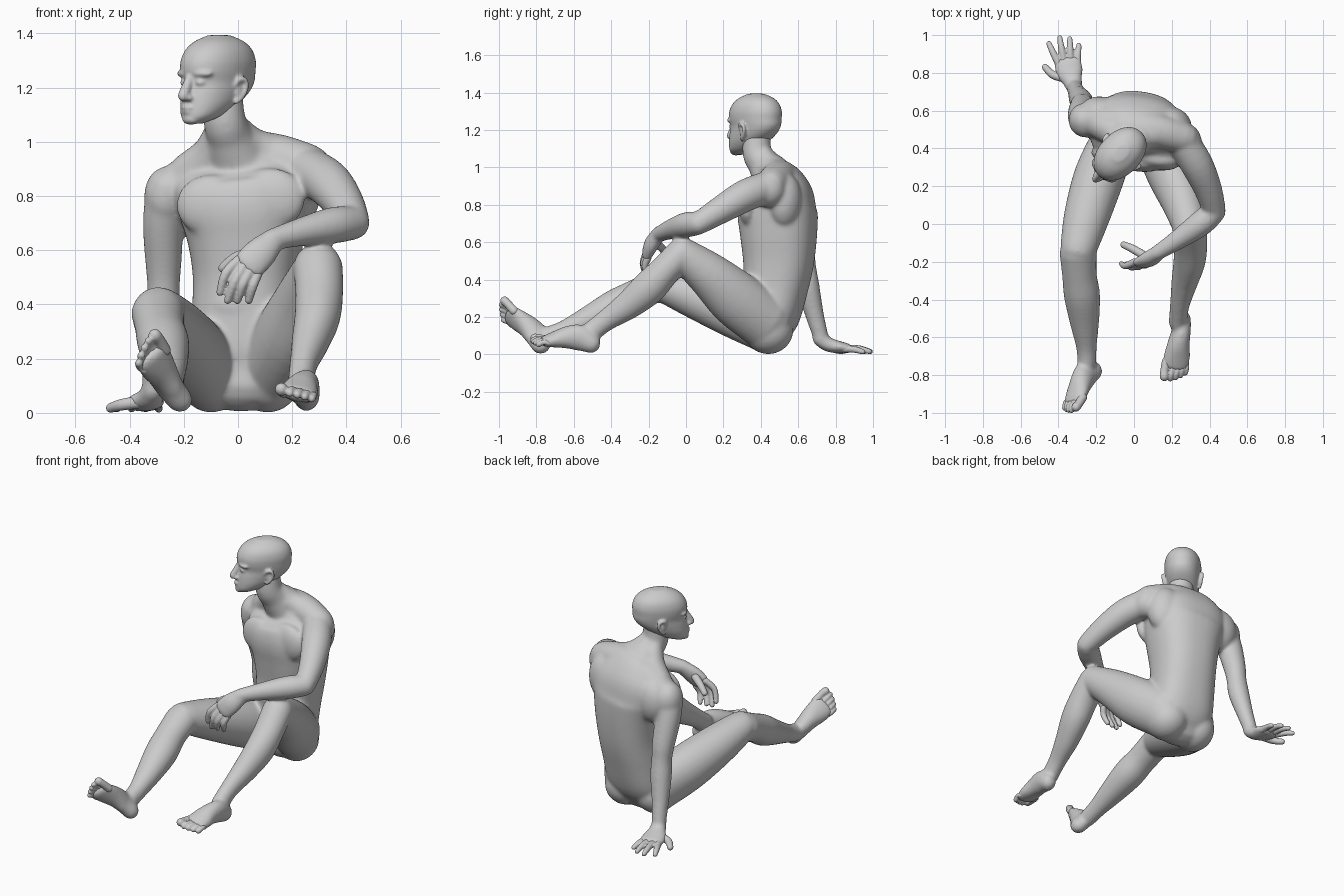
import bpy, bmesh, math
from mathutils import Vector, Matrix


def spline(rows, sub=4):
    """Catmull-Rom resample of rows of numbers."""
    out = []
    for i in range(len(rows) - 1):
        p = [rows[max(i - 1, 0)], rows[i], rows[i + 1], rows[min(i + 2, len(rows) - 1)]]
        for k in range(sub):
            t = k / sub
            out.append([0.5 * (2 * b + (c - a) * t + (2 * a - 5 * b + 4 * c - d) * t * t
                        + (3 * b - a - 3 * c + d) * t ** 3) for a, b, c, d in zip(*p)])
    return out + [list(rows[-1])]


def loft(bm, rows, side=(1, 0, 0), n=24, m=Matrix(), power=2.0, level=False):
    """Round-ended tube through rows (x, y, z, half width[, half depth]); level keeps rings horizontal."""
    rows = spline([tuple(r) if len(r) == 5 else tuple(r) + (r[3],) for r in rows])
    pts = [Vector(r[:3]) for r in rows]
    tans = [Vector((0, 0, 1)) if level else (pts[min(i + 1, len(pts) - 1)] - pts[max(i - 1, 0)]).normalized()
            for i in range(len(pts))]
    rings = [(p, t, r[3], r[4]) for p, t, r in zip(pts, tans, rows)]
    bulge = 0.15 if level else 1

    def cap(ring, sign):
        p, t, a, b = ring
        angs = [math.radians(d) for d in (30, 55, 75, 87)]
        return [(p + t * sign * bulge * min(a, b) * math.sin(g), t, a * math.cos(g), b * math.cos(g)) for g in angs]

    def sup(c):
        return math.copysign(abs(c) ** (2 / power), c)
    rings = cap(rings[0], -1)[::-1] + rings + cap(rings[-1], 1)
    loops = []
    for p, t, a, b in rings:
        s = Vector(side)
        s = (s - t * s.dot(t)).normalized()
        u = t.cross(s)
        loops.append([bm.verts.new(m @ (p + s * a * sup(math.cos(q)) + u * b * sup(math.sin(q))))
                      for q in (2 * math.pi * k / n for k in range(n))])
    for l0, l1 in zip(loops, loops[1:]):
        for k in range(n):
            bm.faces.new((l0[k], l0[(k + 1) % n], l1[(k + 1) % n], l1[k]))
    bm.faces.new(loops[0])
    bm.faces.new(loops[-1])


def blob(bm, c, r, m=Matrix(), rot=0):
    mat = m @ Matrix.Translation(c) @ Matrix.Rotation(math.radians(rot), 4, 'Z') @ Matrix.Diagonal((*r, 1))
    bmesh.ops.create_icosphere(bm, subdivisions=3, radius=1, matrix=mat)


def finish(bm, name, voxel, smooth):
    """Fuse the overlapping volumes into one smooth skin."""
    for v in bm.verts:
        v.co.z = max(v.co.z, 0.0)
    bmesh.ops.recalc_face_normals(bm, faces=bm.faces)
    me = bpy.data.meshes.new(name)
    bm.to_mesh(me)
    bm.free()
    ob = bpy.data.objects.new(name, me)
    bpy.context.collection.objects.link(ob)
    r = ob.modifiers.new("fuse", 'REMESH')
    r.mode, r.voxel_size, r.use_smooth_shade = 'VOXEL', voxel, True
    s = ob.modifiers.new("soften", 'SMOOTH')
    s.factor, s.iterations = 0.5, smooth


# Torso, shoulder girdle, neck
body = bmesh.new()
loft(body, [(.01, .43, .12, .175, .115), (.015, .455, .2, .195, .148), (.02, .478, .35, .19, .17),
            (.028, .495, .5, .193, .188), (.028, .495, .65, .215, .204), (.018, .49, .77, .24, .21),
            (.008, .5, .86, .245, .18), (0, .49, .93, .19, .135), (-.01, .465, .98, .12, .09)],
     side=(1, -.16, 0), n=40, power=2.45)
loft(body, [(-.25, .55, .82, .085), (-.13, .535, .885, .095), (0, .51, .935, .1),
            (.13, .49, .94, .093), (.26, .455, .91, .083)], side=(0, 1, 0))
loft(body, [(-.01, .47, .94, .13, .11), (-.03, .415, 1.02, .087, .089), (-.05, .38, 1.08, .079, .078),
            (-.058, .38, 1.21, .07, .075)], side=(.73, -.68, 0))
# Trapezius slopes, chest, belly, shoulder blades, deltoids, buttocks
loft(body, [(-.01, .42, 1.06, .05), (.05, .46, .985, .07), (.16, .49, .94, .08)], side=(0, 1, 0))
loft(body, [(-.07, .42, 1.05, .05), (-.1, .48, .95, .075), (-.18, .53, .88, .08)], side=(0, 1, 0))
blob(body, (-.1, .365, .765), (.13, .055, .115), rot=-8)
blob(body, (.12, .34, .79), (.13, .055, .115), rot=-8)
blob(body, (.01, .37, .4), (.12, .065, .08))
blob(body, (-.17, .585, .79), (.12, .09, .14), rot=-12)
blob(body, (.2, .53, .82), (.11, .09, .15), rot=-25)
blob(body, (-.265, .55, .8), (.082, .09, .11))
blob(body, (.28, .43, .88), (.08, .1, .095))
blob(body, (-.1, .44, .13), (.12, .135, .13))
blob(body, (.11, .44, .13), (.125, .135, .13))

# Left arm resting on the knee, right arm propping from behind
loft(body, [(.25, .45, .9, .085), (.33, .32, .85, .087), (.39, .19, .775, .075), (.425, .075, .705, .062)])
loft(body, [(.425, .065, .7, .062), (.35, .0, .692, .068), (.23, -.085, .667, .053), (.12, -.155, .638, .04)],
     side=(0, 0, 1))
loft(body, [(-.255, .54, .82, .085), (-.275, .575, .7, .077), (-.275, .62, .55, .067), (-.275, .637, .46, .06),
            (-.28, .652, .36, .063), (-.3, .688, .21, .05), (-.315, .725, .08, .041)])

# Left leg (knee raised), right leg (stretched out)
loft(body, [(.125, .43, .17, .125, .15), (.195, .27, .295, .128, .15), (.253, .13, .42, .114, .123),
            (.295, -.01, .53, .092, .092)])
loft(body, [(.295, -.02, .54, .092, .087), (.3, -.11, .45, .089, .084), (.293, -.2, .355, .085, .092),
            (.267, -.31, .262, .07, .077), (.242, -.43, .18, .052, .058), (.232, -.52, .11, .049, .057)])
loft(body, [(-.115, .43, .16, .12, .15), (-.185, .25, .235, .134, .144), (-.25, .04, .315, .122, .12),
            (-.294, -.13, .375, .098, .092)])
loft(body, [(-.296, -.15, .37, .099, .088), (-.289, -.27, .315, .092, .085), (-.275, -.38, .255, .096, .092),
            (-.262, -.52, .185, .078, .074), (-.252, -.65, .125, .055, .057), (-.25, -.735, .095, .05, .055)])


def foot(name, heel, fwd, lat):
    """Foot blended into the body plus toes; lat points to the little toe."""
    f = Vector(fwd).normalized()
    s = Vector(lat)
    s = (s - f * s.dot(f)).normalized()
    u = f.cross(s) * (1 if lat[0] > 0 else -1)
    m = Matrix.Translation(heel) @ (Matrix((f, s, u)).transposed() * 1.12).to_4x4()
    loft(body, [(.042, 0, .046, .043, .048), (.1, 0, .066, .045, .064), (.16, -.002, .06, .053, .055),
                (.22, .002, .042, .064, .039), (.262, .003, .029, .064, .027)], side=(0, 1, 0), m=m)
    bm = bmesh.new()
    loft(bm, [(.25, -.042, .028, .022), (.295, -.044, .025, .02), (.322, -.041, .025, .022)],
         m=m, side=(0, 1, 0), n=14)
    for v, tip in ((-.01, .327), (.014, .317), (.037, .303), (.058, .286)):
        loft(bm, [(.24, v * .9, .03, .014), (tip - .025, v, .033, .0125), (tip, v, .018, .0135)],
             m=m, side=(0, 1, 0), n=12)
    finish(bm, name, .005, 3)


foot("left_toes", (.25, -.465, 0), (-.05, -.345, .05), (1, -.14, -.2))
foot("right_toes", (-.168, -.79, 0), (-.44, -.59, .69), (-.77, -.27, -.58))


def hand(name, palm, side, fingers):
    """Palm blended into the body plus fingers given as (root, middle, tip) points."""
    loft(body, palm, side=side)
    bm = bmesh.new()
    for k, pts in enumerate(fingers):
        big = .004 if k == 0 else 0
        loft(bm, [(*p, r + big) for p, r in zip(pts, (.02, .018, .0145))], side=side, n=12)
    finish(bm, name, .0055, 3)


# Drooping left hand, thumb first
hand("left_fingers", [(.135, -.145, .642, .044, .037), (.085, -.183, .592, .062, .04), (.04, -.206, .545, .064, .03)],
     (.85, 0, -.5),
     [((.05, -.165, .59), (-.01, -.13, .57), (-.055, -.11, .535)),
      ((.005, -.2, .565), (-.045, -.222, .515), (-.066, -.21, .445)),
      ((.025, -.21, .545), (-.012, -.23, .485), (-.038, -.21, .415)),
      ((.048, -.21, .53), (.018, -.228, .475), (-.002, -.205, .415)),
      ((.072, -.203, .515), (.055, -.22, .47), (.04, -.2, .415))])
# Right hand flat on the ground, fingers pointing back
hand("right_fingers", [(-.313, .715, .085, .043, .041), (-.325, .755, .055, .053, .04),
                       (-.34, .8, .042, .072, .035), (-.352, .86, .032, .075, .028)],
     (1, .15, 0),
     [((-.36, .77, .04), (-.43, .79, .03), (-.47, .83, .018)),
      ((-.4, .85, .032), (-.43, .91, .028), (-.45, .955, .015)),
      ((-.37, .86, .032), (-.384, .93, .03), (-.393, .985, .015)),
      ((-.335, .86, .032), (-.338, .925, .03), (-.34, .98, .015)),
      ((-.3, .845, .03), (-.297, .9, .026), (-.292, .945, .014))])
finish(body, "body", .008, 24)

# Head, turned to one side
bm = bmesh.new()
H = Matrix.Translation((-.075, .37, 0)) @ Matrix.Rotation(math.radians(-44), 4, 'Z')
rings = [(-.118, 1.072, .035, .042), (-.09, 1.095, .066, .077), (-.05, 1.135, .088, .114),
         (-.015, 1.18, .099, .143), (.004, 1.22, .104, .153), (.001, 1.26, .11, .16),
         (.003, 1.3, .111, .159), (.006, 1.34, .1, .14), (.008, 1.37, .075, .105), (.008, 1.389, .041, .06)]
loft(bm, [(0, *r) for r in rings], n=40, m=H, power=2.12, level=True)
# Nose, lips, chin
loft(bm, [(0, -.145, 1.245, .015), (0, -.162, 1.21, .018), (0, -.183, 1.17, .021)], m=H, n=16)
blob(bm, (0, -.16, 1.127), (.03, .016, .009), H)
blob(bm, (0, -.158, 1.111), (.026, .016, .01), H)
blob(bm, (0, -.142, 1.083), (.036, .028, .02), H)
for s in (-1, 1):
    # Nostril, brow, eyeball, ear rim and lobe
    blob(bm, (s * .017, -.165, 1.162), (.013, .018, .012), H)
    blob(bm, (s * .043, -.128, 1.252), (.044, .025, .016), H, s * 18)
    blob(bm, (s * .039, -.131, 1.219), (.021, .02, .014), H)
    loft(bm, [(s * .1, -.012, 1.205, .009), (s * .114, -.004, 1.23, .01), (s * .12, .022, 1.228, .01),
              (s * .118, .03, 1.2, .01), (s * .11, .014, 1.165, .01), (s * .1, -.004, 1.148, .01)],
         side=(.3, 1, .2), m=H, n=12)
    blob(bm, (s * .104, .01, 1.19), (.01, .022, .036), H)
finish(bm, "head", .006, 7)
